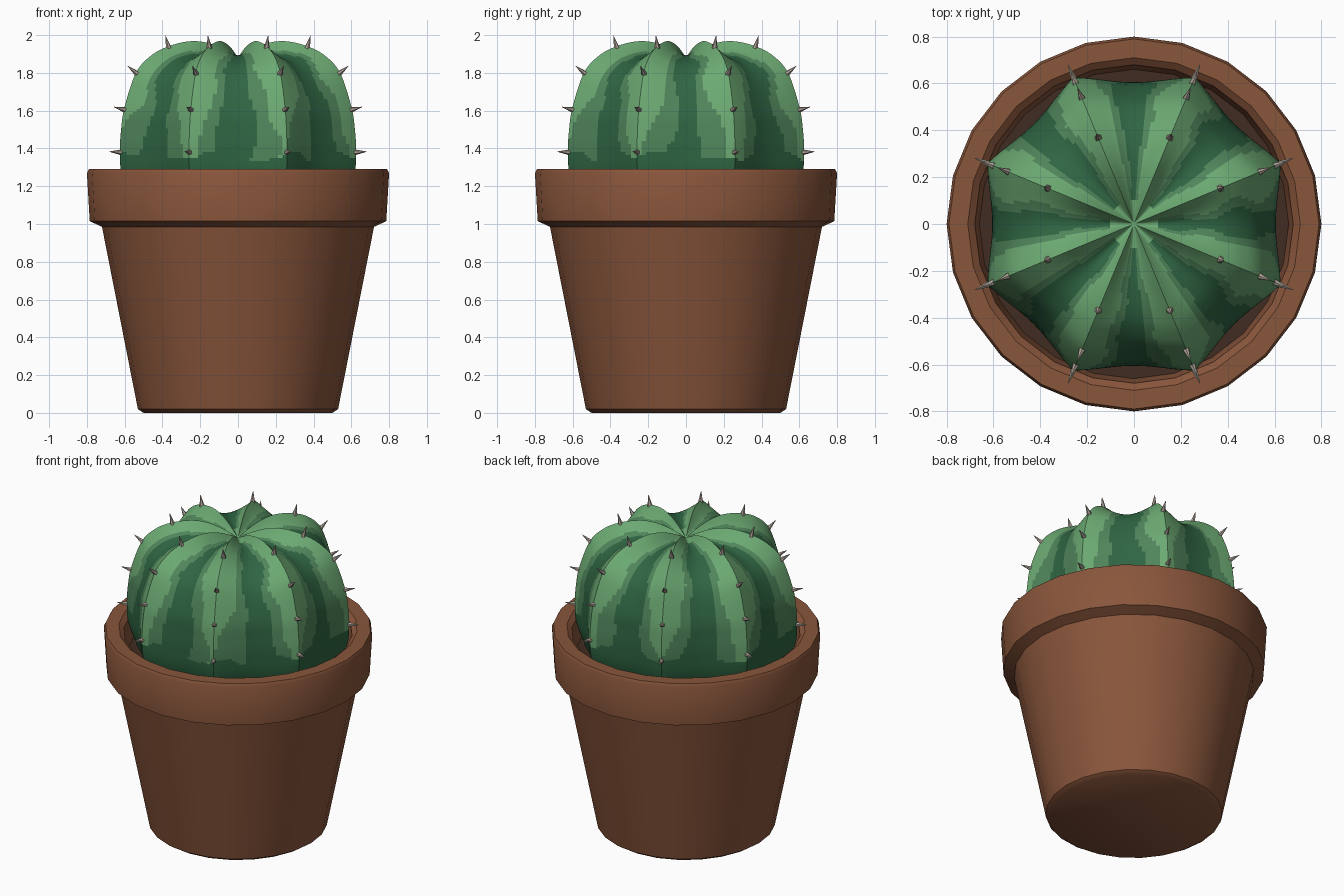
import bpy, bmesh, math
from mathutils import Vector, noise

if "Cube" in bpy.data.objects:
    bpy.data.objects.remove(bpy.data.objects["Cube"])

def material(name, rgb):
    m = bpy.data.materials.new(name)
    m.diffuse_color = (*rgb, 1)
    m.use_nodes = True
    m.node_tree.nodes["Principled BSDF"].inputs["Base Color"].default_value = m.diffuse_color
    return m

CLAY = material("terracotta", (0.25, 0.092, 0.044))
SOIL = material("dark_soil", (0.05, 0.025, 0.015))
LIGHT = material("light_green", (0.15, 0.40, 0.17))
MID = material("mid_green", (0.08, 0.235, 0.105))
DARK = material("dark_green", (0.028, 0.13, 0.055))
SPINE = material("spine_beige", (0.42, 0.36, 0.31))

def finish(bm, name, mats, angle=None):
    bmesh.ops.recalc_face_normals(bm, faces=bm.faces)
    me = bpy.data.meshes.new(name)
    bm.to_mesh(me)
    bm.free()
    for m in mats:
        me.materials.append(m)
    ob = bpy.data.objects.new(name, me)
    bpy.context.collection.objects.link(ob)
    if angle:
        bpy.ops.object.select_all(action='DESELECT')
        ob.select_set(True)
        bpy.context.view_layer.objects.active = ob
        bpy.ops.object.shade_smooth_by_angle(angle=math.radians(angle))
    return ob

def revolve(bm, rows, n, point):
    """Grid of point(row, angle); returns the rings of vertices."""
    rings = [[bm.verts.new(point(r, 2 * math.pi * i / n)) for i in range(n)] for r in rows]
    for a, b in zip(rings, rings[1:]):
        for i in range(n):
            j = (i + 1) % n
            bm.faces.new((a[i], a[j], b[j], b[i]))
    return rings

# Pot: tapered body with thick rim, 24 sides
bm = bmesh.new()
profile = [(0.50, 0), (0.53, 0.02), (0.72, 0.985), (0.785, 1.015), (0.80, 1.27),
           (0.79, 1.29), (0.71, 1.29), (0.68, 1.265), (0.655, 1.08)]
rings = revolve(bm, profile, 24, lambda p, a: (p[0] * math.cos(a), p[0] * math.sin(a), p[1]))
bm.faces.new(rings[0])
finish(bm, "pot", [CLAY], 35)

# Soil disc inside the pot
bm = bmesh.new()
bmesh.ops.create_circle(bm, cap_ends=True, segments=24, radius=0.665)
for v in bm.verts:
    v.co.z = 1.12
finish(bm, "soil", [SOIL])

# Cactus: eight ribs, blended between a ridge and a valley profile
RIDGE = [(0.01, 1.885), (0.08, 1.925), (0.18, 1.96), (0.28, 1.967), (0.40, 1.94), (0.50, 1.89),
         (0.585, 1.80), (0.65, 1.62), (0.67, 1.50), (0.677, 1.38), (0.665, 1.25), (0.60, 1.08)]
VALLEY = [(0.01, 1.885), (0.08, 1.89), (0.18, 1.893), (0.27, 1.89), (0.37, 1.87), (0.45, 1.83),
          (0.525, 1.75), (0.585, 1.60), (0.60, 1.49), (0.605, 1.38), (0.595, 1.25), (0.54, 1.08)]

def sample(pts, t):
    """Smooth curve through the points, t in point units."""
    i = min(int(t), len(pts) - 2)
    f = t - i
    p = [Vector(pts[max(0, min(len(pts) - 1, i + k))]) for k in (-1, 0, 1, 2)]
    return 0.5 * (2 * p[1] + (p[2] - p[0]) * f + (2 * p[0] - 5 * p[1] + 4 * p[2] - p[3]) * f * f
                  + (3 * p[1] - p[0] - 3 * p[2] + p[3]) * f ** 3)

def rib(a):
    """0 on a ridge, 1 in a valley."""
    return abs((math.degrees(a) % 45) - 22.5) / 22.5

def cactus_point(t, a):
    k = math.sin(rib(a) * math.pi / 2)
    r, z = sample(RIDGE, t).lerp(sample(VALLEY, t), k)
    return Vector((r * math.cos(a), r * math.sin(a), z))

bm = bmesh.new()
rings = revolve(bm, [i / 8 for i in range(89)], 192, cactus_point)
bm.faces.new(rings[0])
# Wavy stripes: light on the ridges, dark in the valleys and at the foot
for f in bm.faces:
    c = f.calc_center_median()
    a, r = math.atan2(c.y, c.x), math.hypot(c.x, c.y)
    wave = noise.noise(Vector((c.x * 6, c.y * 6, c.z * 4)))
    u = rib(a) + 0.28 * wave
    low = max(0, min(1, (1.75 - c.z) / 0.35))
    if r < 0.10 and c.z > 1.8:
        f.material_index = 0
    elif c.z < 1.365 + 0.05 * wave:
        f.material_index = 2
    else:
        f.material_index = 0 if u < 0.50 - 0.42 * low else 1 if u < 0.70 - 0.12 * low else 2
finish(bm, "cactus", [LIGHT, MID, DARK], 30)

# Spines: four small cones along each ridge
bm = bmesh.new()
for k in range(8):
    a = math.radians(22.5 + 45 * k)
    for t, lift in ((4, 75), (6, 38), (7.1, 14), (9, 3)):
        e = math.radians(lift)
        d = Vector((math.cos(e) * math.cos(a), math.cos(e) * math.sin(a), math.sin(e)))
        base = cactus_point(t, a) + d * 0.022
        mat = d.to_track_quat('Z', 'Y').to_matrix().to_4x4()
        mat.translation = base
        bmesh.ops.create_cone(bm, cap_ends=True, segments=6, radius1=0.017, radius2=0.001,
                              depth=0.075, matrix=mat)
finish(bm, "spines", [SPINE])
